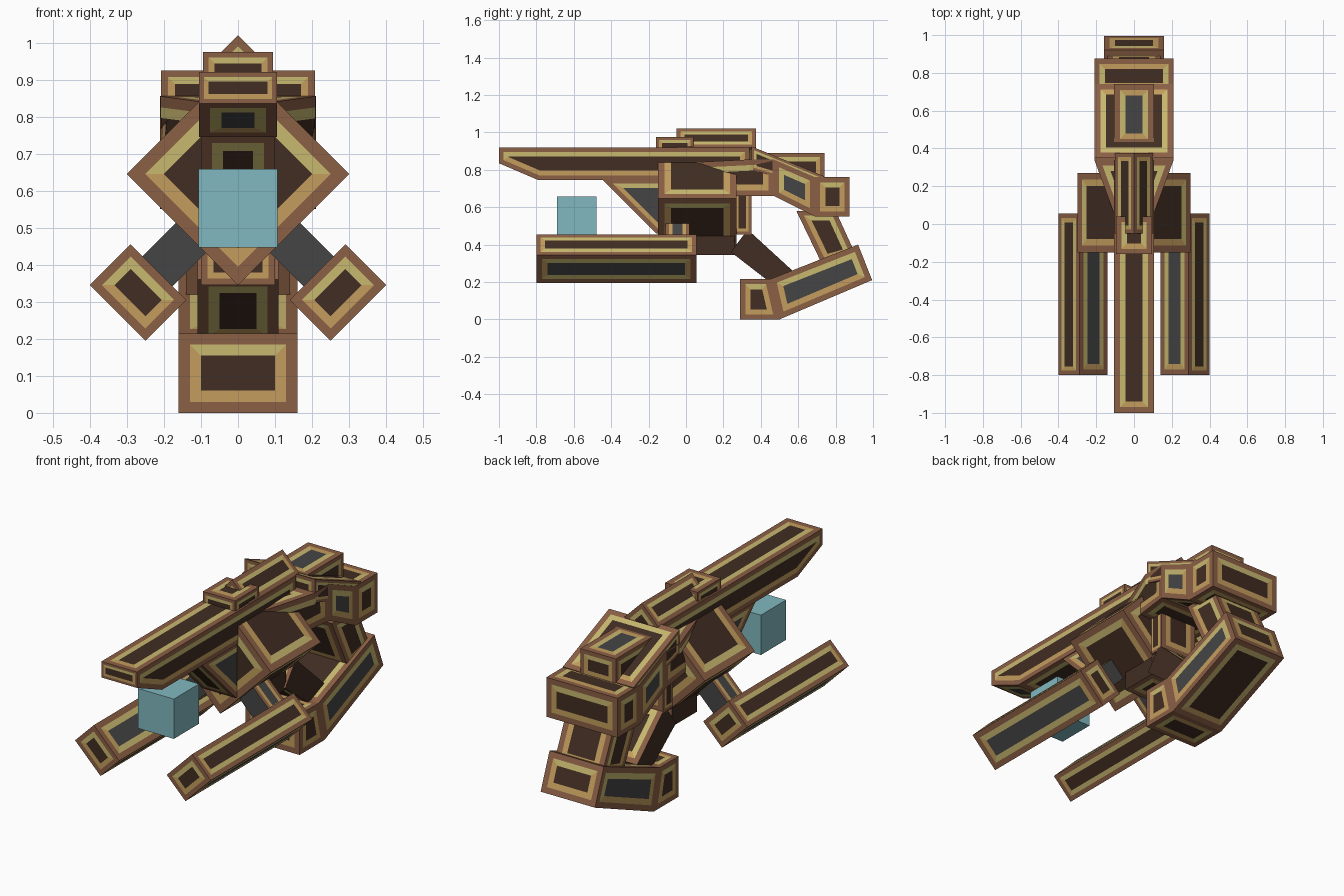
import bpy, bmesh
from mathutils import Vector

old = bpy.data.objects.get("Cube")
if old:
    bpy.data.objects.remove(old)


def material(name, rgb):
    m = bpy.data.materials.new(name)
    m.use_nodes = True
    m.diffuse_color = (*rgb, 1)
    bsdf = next(n for n in m.node_tree.nodes if n.type == 'BSDF_PRINCIPLED')
    bsdf.inputs["Base Color"].default_value = (*rgb, 1)
    return m


COPPER, GOLD, KHAKI, DARK, GREY = range(5)
palette = [
    material("copper brown", (0.26, 0.115, 0.06)),
    material("gold", (0.55, 0.34, 0.11)),
    material("khaki", (0.58, 0.48, 0.16)),
    material("dark brown", (0.052, 0.026, 0.016)),
    material("grey", (0.06, 0.06, 0.06)),
]
cyan = material("pale cyan", (0.22, 0.48, 0.53))


def never(n):
    return False


def sides(n):
    return abs(n.x) > 0.9


def ends(n):
    return abs(n.y) > 0.9


def top(n):
    return n.z > 0.9


def framed(name, front, back, grey=never, plain=never, rim=0.03):
    """Solid between two matching loops; each face gets a copper rim,
    a gold or khaki stripe and a dark or grey centre."""
    bm = bmesh.new()
    a = [bm.verts.new(p) for p in front]
    b = [bm.verts.new(p) for p in back]
    bm.faces.new(a)
    bm.faces.new(b[::-1])
    for i in range(len(a)):
        j = (i + 1) % len(a)
        bm.faces.new((a[i], b[i], b[j], a[j]))
    bmesh.ops.recalc_face_normals(bm, faces=bm.faces)
    for f in list(bm.faces):
        n, mid = f.normal.copy(), f.calc_center_median()
        centre = GREY if grey(n) else DARK
        if not plain(n):
            short = f.calc_area() / max(e.calc_length() for e in f.edges)
            t = min(rim, 0.15 * short)
            ring = bmesh.ops.inset_individual(
                bm, faces=[f], thickness=t, use_even_offset=True)["faces"]
            for r in ring:
                r.material_index = COPPER
            ring = bmesh.ops.inset_individual(
                bm, faces=[f], thickness=t, use_even_offset=True)["faces"]
            for r in ring:
                d = r.calc_center_median() - mid
                across = abs(n.z) > 0.6 and abs(d.x) > abs(d.y)
                r.material_index = KHAKI if d.z > 0.005 or across else GOLD
        f.material_index = centre
    me = bpy.data.meshes.new(name)
    bm.to_mesh(me)
    bm.free()
    for m in palette:
        me.materials.append(m)
    ob = bpy.data.objects.new(name, me)
    bpy.context.collection.objects.link(ob)
    return ob


def side_prism(name, pts, w, **kw):
    """Side profile (y, z) spread across x; w is one half width or one per point."""
    ws = w if isinstance(w, list) else [w] * len(pts)
    return framed(name, [(-h, y, z) for (y, z), h in zip(pts, ws)],
                  [(h, y, z) for (y, z), h in zip(pts, ws)], **kw)


def box(name, w, y0, y1, z0, z1, **kw):
    return side_prism(name, [(y0, z0), (y1, z0), (y1, z1), (y0, z1)], w, **kw)


def tilted_beam(name, x, z, along, across, y0, y1, **kw):
    """Beam running along y whose section is turned by 45 degrees;
    along is its size down-and-out, across its size up-and-out."""
    s = -1 if x < 0 else 1
    u = Vector((s, -1)).normalized() * along / 2
    v = Vector((s, 1)).normalized() * across / 2
    c = Vector((x, z))
    loop = [c + u + v, c + u - v, c - u - v, c - u + v]
    return framed(name, [(p.x, y0, p.y) for p in loop],
                  [(p.x, y1, p.y) for p in loop], **kw)


# Main body and upper barrel
tilted_beam("body", 0, 0.645, 0.424, 0.424, -0.15, 0.27, rim=0.035)
side_prism("barrel", [(-1, 0.92), (0.34, 0.92), (0.34, 0.745), (-0.79, 0.745), (-1, 0.835)],
           0.105, grey=lambda n: n.z < -0.5 and n.y < -0.1)
box("sight_mount", 0.095, -0.16, 0.04, 0.87, 0.975)
tilted_beam("sight_rail", 0, 0.92, 0.141, 0.141, -0.05, 0.375)
side_prism("barrel_brace", [(-0.45, 0.75), (-0.08, 0.75), (-0.08, 0.46), (-0.16, 0.46)],
           0.10, grey=sides)

# Floating cube below the barrel
bpy.ops.mesh.primitive_cube_add(size=0.212, location=(0, -0.585, 0.552))
cube = bpy.context.object
cube.name = "floating_cube"
cube.data.materials.append(cyan)

# Lower side barrels and their struts
for s, label in ((1, "left"), (-1, "right")):
    tilted_beam(label + "_lower_barrel", s * 0.27, 0.325, 0.156, 0.212, -0.8, 0.055,
                grey=lambda n: abs(n.y) < 0.1 and n.x * n.z * s < 0)
    tilted_beam(label + "_strut", s * 0.17, 0.43, 0.2, 0.115, -0.11, 0.02,
                grey=lambda n: True, plain=ends)

# Rear arm: tapered front, grey bend, back block, sloping hood
side_prism("arm_front", [(0.04, 0.84), (0.34, 0.855), (0.47, 0.855), (0.47, 0.66),
                         (0.27, 0.66), (0.04, 0.75)],
           [0.1, 0.21, 0.21, 0.21, 0.185, 0.1])
side_prism("arm_bend", [(0.47, 0.855), (0.69, 0.76), (0.69, 0.55), (0.47, 0.66)],
           0.21, grey=sides)
box("arm_back", 0.21, 0.69, 0.875, 0.55, 0.76)
side_prism("hood", [(0.35, 0.925), (0.74, 0.765), (0.69, 0.7), (0.35, 0.8)], 0.208)
box("hood_block", 0.105, 0.42, 0.74, 0.74, 0.89, grey=top)

# Rear of the body, links and lower stock
box("body_back", 0.11, 0.25, 0.35, 0.455, 0.75)
box("body_keel", 0.1, 0.05, 0.26, 0.345, 0.46, plain=sides)
side_prism("front_link", [(0.24, 0.36), (0.33, 0.48), (0.57, 0.26), (0.46, 0.19)],
           0.11, plain=sides)
side_prism("back_link", [(0.59, 0.58), (0.80, 0.58), (0.91, 0.34), (0.73, 0.29)], 0.14)
box_profile = [(0.29, 0), (0.5, 0), (0.45, 0.215), (0.29, 0.215)]
side_prism("stock_front", box_profile, 0.16)
side_prism("stock_back", [(0.45, 0.215), (0.5, 0), (0.995, 0.21), (0.92, 0.4)],
           0.16, grey=sides)
